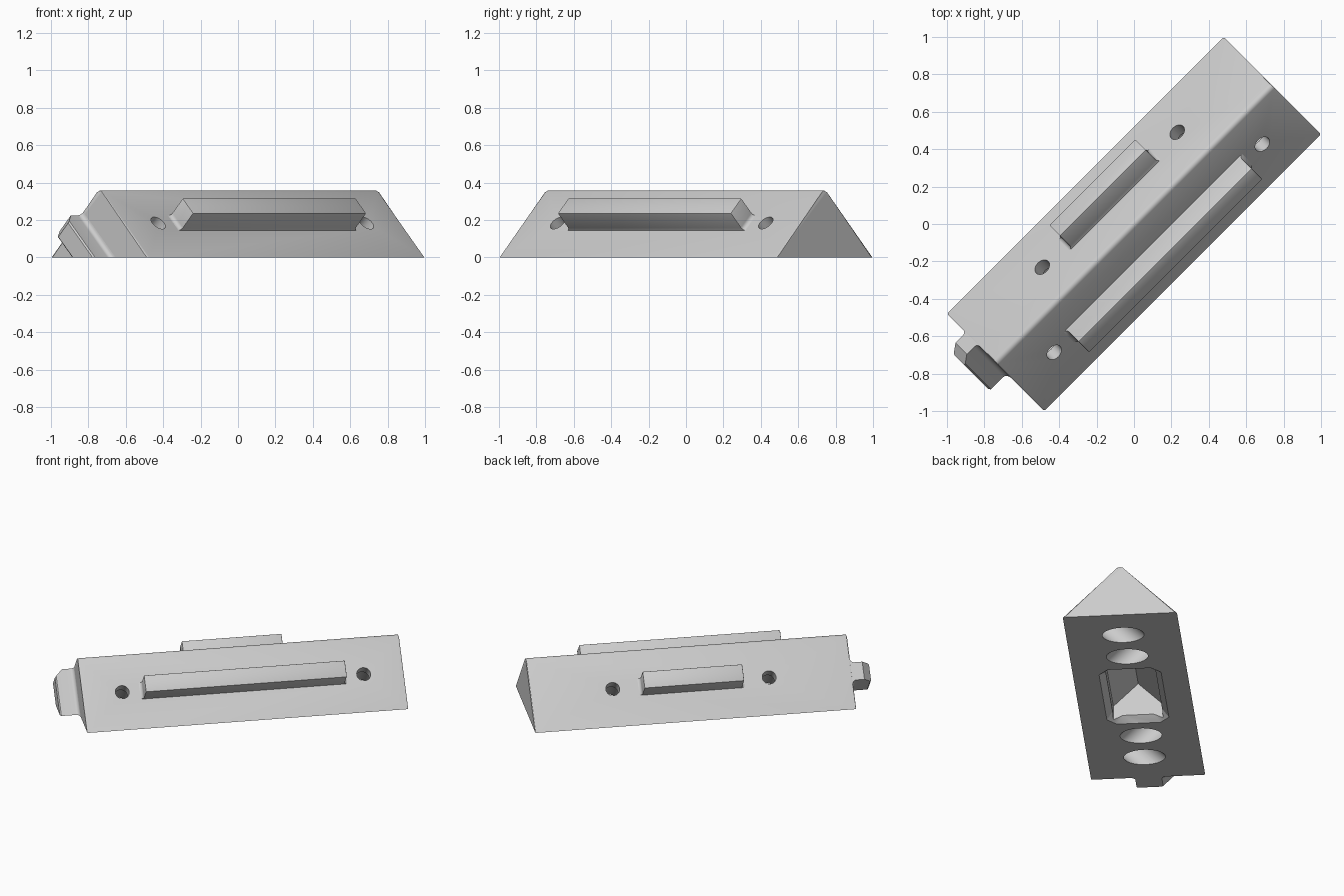
import bpy
import bmesh
import math
from mathutils import Vector, Matrix

if "Cube" in bpy.data.objects:
    bpy.data.objects.remove(bpy.data.objects["Cube"])

# One plain grey for everything
grey = bpy.data.materials.new("light_grey")
grey.use_nodes = True
colour = (0.6, 0.6, 0.6, 1)
grey.diffuse_color = colour
grey.node_tree.nodes["Principled BSDF"].inputs["Base Color"].default_value = colour

# The block lies diagonally: local x is its length, local y its width
TURN = Matrix.Rotation(math.radians(45), 4, "Z")
ALONG, ACROSS, UP = Vector((1, 0, 0)), Vector((0, 1, 0)), Vector((0, 0, 1))
HALF_LEN, HALF_WID, RIDGE = 1.0465, 0.3677, 0.025


def finish(name, bm):
    bmesh.ops.recalc_face_normals(bm, faces=bm.faces)
    mesh = bpy.data.meshes.new(name)
    bm.to_mesh(mesh)
    bm.free()
    mesh.materials.append(grey)
    ob = bpy.data.objects.new(name, mesh)
    bpy.context.collection.objects.link(ob)
    ob.matrix_world = TURN
    return ob


def prism(profile, a, b, c, lo, hi, origin=Vector()):
    """Extrude a 2D profile in the plane (a, b) along c from lo to hi."""
    bm = bmesh.new()
    ends = [[bm.verts.new(origin + a * p + b * q + c * k) for p, q in profile]
            for k in (lo, hi)]
    for ring in ends:
        bm.faces.new(ring)
    n = len(profile)
    for i in range(n):
        j = (i + 1) % n
        bm.faces.new((ends[0][i], ends[0][j], ends[1][j], ends[1][i]))
    return bm


def clip(bm, point, normal):
    """Remove what lies beyond a plane and close the cut."""
    cut = bmesh.ops.bisect_plane(bm, geom=bm.verts[:] + bm.edges[:] + bm.faces[:],
                                 plane_co=point, plane_no=normal, clear_outer=True)
    edges = [e for e in cut["geom_cut"] if isinstance(e, bmesh.types.BMEdge)]
    bmesh.ops.holes_fill(bm, edges=edges)


def arc(cx, cy, r, start, end, steps=6):
    angles = [math.radians(start + (end - start) * i / steps) for i in range(steps + 1)]
    return [(cx + r * math.cos(t), cy + r * math.sin(t)) for t in angles]


def smooth(ob):
    bpy.ops.object.select_all(action="DESELECT")
    ob.select_set(True)
    bpy.context.view_layer.objects.active = ob
    for mod in list(ob.modifiers):
        bpy.ops.object.modifier_apply(modifier=mod.name)
    bpy.ops.object.shade_smooth_by_angle(angle=math.radians(30))


def slope(side):
    """Outward normal and uphill direction of one sloping face."""
    return Vector((0, side, 1)).normalized(), Vector((0, -side, 1)).normalized()


# Triangular block with a rounded ridge and softened end edges
top = HALF_WID - RIDGE * math.sqrt(2)
profile = [(-HALF_WID, 0), (HALF_WID, 0)] + arc(0, top, RIDGE, 45, 135)
bm = prism(profile, ACROSS, UP, ALONG, -HALF_LEN, HALF_LEN)
rim = [e for e in bm.edges
       if abs(e.verts[0].co.x - e.verts[1].co.x) < 0.01
       and max(v.co.z for v in e.verts) > 0.01]
bmesh.ops.bevel(bm, geom=rim, offset=0.008, segments=2, affect="EDGES", profile=0.5)
body = finish("block", bm)
cutters = []

# Counterbored bolt holes, square to each slope, opening on the base
for side, pos in ((-1, 0.787), (1, 0.51)):
    normal, uphill = slope(side)
    for u in (-pos, pos):
        for radius, lo, hi in ((0.045, 0, 0.4), (0.095, -0.15, 0.18)):
            circle = arc(0, 0, radius, 0, 360, 32)[:-1]
            cutters.append(finish("hole_cutter", prism(
                circle, ALONG, uphill, normal, lo, hi, ALONG * u)))

# Pocket under the block: gabled hollow plus a flared mouth
gable = [(-0.16, -0.05), (0.16, -0.05), (0.16, 0.11), (0, 0.27), (-0.16, 0.11)]
cutters.append(finish("pocket_cutter", prism(gable, ACROSS, UP, ALONG, -0.31, 0.31)))


def mouth_ring(x, y, k=0.06):
    corners = []
    for sx, sy in ((1, 1), (-1, 1), (-1, -1), (1, -1)):
        pair = [(sx * x, sy * (y - k)), (sx * (x - k), sy * y)]
        corners += pair if sx * sy > 0 else pair[::-1]
    return corners


bm = prism(mouth_ring(0.36, 0.21), ALONG, ACROSS, UP, -0.01, 0.04)
for v in bm.verts:
    if v.co.z > 0:
        v.co.x -= math.copysign(0.05, v.co.x)
        v.co.y -= math.copysign(0.05, v.co.y)
cutters.append(finish("mouth_cutter", bm))

for cutter in cutters:
    cutter.hide_render = True
    mod = body.modifiers.new("cut", "BOOLEAN")
    mod.operation = "DIFFERENCE"
    mod.solver = "EXACT"
    mod.object = cutter
smooth(body)
for cutter in cutters:
    bpy.data.objects.remove(cutter)

# Raised rails on both slopes, flared where their ends meet the block
for name, side, half in (("long_rail", -1, 0.655), ("short_rail", 1, 0.325)):
    normal, uphill = slope(side)
    r, height = 0.022, 0.13
    flare = arc(half + r, r, r, 270, 180)
    right = [(half + r, -0.01)] + flare + [(half, height)]
    outline = right + [(-p, q) for p, q in reversed(right)]
    centre = Vector((0, side * HALF_WID / 2, HALF_WID / 2))
    rail = finish(name, prism(outline, ALONG, normal, uphill, -0.057, 0.057, centre))
    bevel = rail.modifiers.new("soft_edges", "BEVEL")
    bevel.width = 0.006
    bevel.segments = 2
    bevel.limit_method = "ANGLE"
    bevel.angle_limit = math.radians(60)
    smooth(rail)

# Slanted tongue on one end, filleted at its root and chamfered at its tip
normal, uphill = slope(-1)
root, tip, thick, r, nib = -HALF_LEN, -1.174, 0.121, 0.025, 0.008
outer = [(root + 0.012, r)] + arc(root - r, r, r, 0, -90) + [(tip + nib, 0), (tip, -nib)]
outline = outer + [(p, -thick - q) for p, q in reversed(outer)]
base = Vector((0, -0.085, 0))
length = 0.318
bm = prism(outline, ALONG, normal, uphill, -0.2, length, base)
clip(bm, Vector(), -UP)
clip(bm, base + uphill * length + ALONG * (tip + 0.05), uphill - ALONG)
smooth(finish("tongue", bm))
